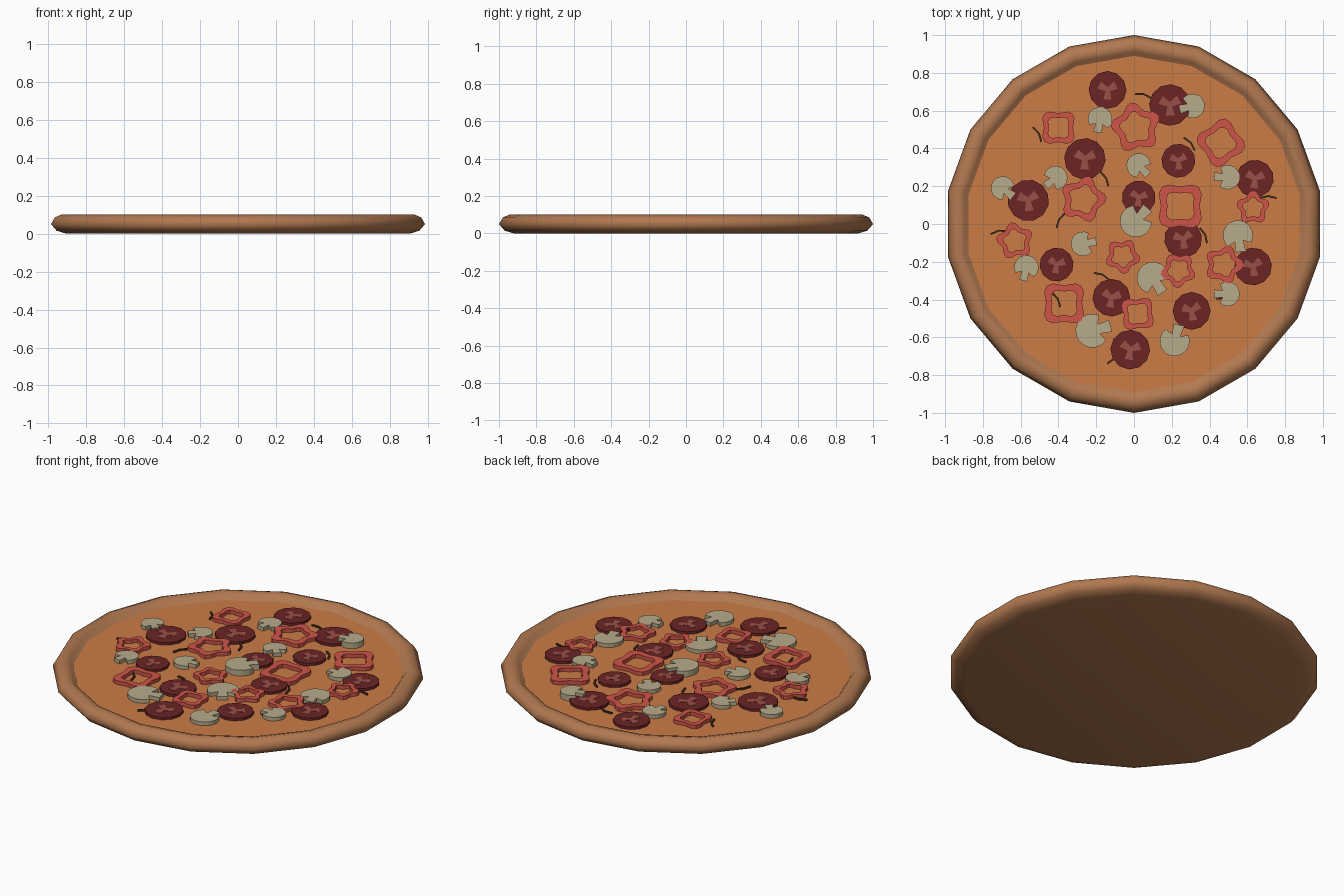
import bpy, bmesh, math
from math import sin, cos, pi, radians

if "Cube" in bpy.data.objects:
    bpy.data.objects.remove(bpy.data.objects["Cube"])


def material(name, rgb):
    m = bpy.data.materials.new(name)
    m.diffuse_color = (*rgb, 1)
    m.use_nodes = True
    m.node_tree.nodes["Principled BSDF"].inputs["Base Color"].default_value = m.diffuse_color
    return m


CRUST = material("baked_crust", (0.44, 0.19, 0.08))
CHEESE = material("cheese", (0.60, 0.20, 0.06))
SAUSAGE = material("sausage", (0.15, 0.018, 0.018))
FAT = material("sausage_mark", (0.32, 0.08, 0.065))
PEPPER = material("red_pepper", (0.62, 0.09, 0.065))
MUSHROOM = material("mushroom", (0.47, 0.41, 0.26))
HERB = material("herb", (0.07, 0.03, 0.012))


def finish(name, bm, mat):
    bmesh.ops.recalc_face_normals(bm, faces=bm.faces)
    me = bpy.data.meshes.new(name)
    bm.to_mesh(me)
    bm.free()
    me.materials.append(mat)
    ob = bpy.data.objects.new(name, me)
    bpy.context.collection.objects.link(ob)
    return ob


def slab(bm, pts, z0, z1):
    """Closed flat slice from an outline."""
    lo = [bm.verts.new((x, y, z0)) for x, y in pts]
    hi = [bm.verts.new((x, y, z1)) for x, y in pts]
    bm.faces.new(lo[::-1])
    bm.faces.new(hi)
    n = len(pts)
    for i in range(n):
        j = (i + 1) % n
        bm.faces.new((lo[i], lo[j], hi[j], hi[i]))


def stitch(bm, loops, close=False):
    n = len(loops[0])
    pairs = list(zip(loops, loops[1:]))
    if close:
        pairs.append((loops[-1], loops[0]))
    for a, b in pairs:
        for i in range(n):
            j = (i + 1) % n
            bm.faces.new((a[i], a[j], b[j], b[i]))


def polar(r, a):
    return r * cos(a), r * sin(a)


def place(pts, x, y, ang):
    c, s = cos(ang), sin(ang)
    return [(x + c * u - s * v, y + s * u + c * v) for u, v in pts]


TOP = 0.063  # cheese level
SIDES = [pi / 2 + 2 * pi * i / 18 for i in range(18)]

# Crust: 18-sided turned profile, closed underneath
bm = bmesh.new()
profile = [(0.92, 0), (0.97, 0.015), (1.0, 0.05), (0.98, 0.085),
           (0.945, 0.1), (0.91, 0.09), (0.885, 0.055)]
loops = [[bm.verts.new((*polar(r, a), z)) for a in SIDES] for r, z in profile]
stitch(bm, loops)
bm.faces.new(loops[0])
bm.faces.new(loops[-1])
crust = finish("crust", bm, CRUST)
for p in crust.data.polygons:
    p.use_smooth = True

# Cheese layer
bm = bmesh.new()
slab(bm, [polar(0.89, a) for a in SIDES], 0.05, TOP)
finish("cheese_layer", bm, CHEESE)

# Sausage slices with a three-armed pale mark
sausages = [(-.14, .71, .10), (.19, .63, .11), (-.26, .345, .11), (.235, .335, .09),
            (.64, .24, .10), (-.56, .125, .11), (.025, .14, .09), (.26, -.08, .10),
            (-.41, -.215, .09), (.63, -.225, .10), (-.12, -.39, .10),
            (.305, -.46, .10), (-.02, -.665, .105)]
bm, marks = bmesh.new(), bmesh.new()
for k, (x, y, r) in enumerate(sausages):
    slab(bm, place([polar(r, 2 * pi * i / 12) for i in range(12)], x, y, k), TOP - .005, TOP + .015)
    arms = []
    for i in range(3):
        a = pi / 6 + i * 2 * pi / 3
        arms += [polar(.55 * r, a - .4), polar(.55 * r, a + .4), polar(.14 * r, a + pi / 3)]
    slab(marks, place(arms, x, y, .15 * sin(3 * k)), TOP + .012, TOP + .0165)
finish("sausage_slices", bm, SAUSAGE)
finish("sausage_marks", marks, FAT)

# Pepper rings: x, y, radius, lobes, phase in degrees
peppers = [(-.40, .51, .105, 4, 45), (.01, .51, .135, 5, 100), (.46, .43, .13, 4, 80),
           (-.27, .13, .125, 5, 75), (.245, .095, .14, 4, 45), (.63, .085, .09, 5, 90),
           (-.63, -.09, .10, 5, 100), (-.06, -.17, .095, 5, 60), (.235, -.245, .095, 5, 50),
           (.475, -.215, .105, 5, 0), (-.37, -.42, .13, 4, 45), (.02, -.475, .10, 4, 50)]
bm = bmesh.new()
for x, y, r, n, ph in peppers:
    def ring(f, depth, z):
        out = []
        for i in range(6 * n):
            a = 2 * pi * i / (6 * n)
            rr = r * f * (1 + depth * (cos(n * a) - 1) / 2)
            out.append(polar(rr, a))
        return [bm.verts.new((u, v, z)) for u, v in place(out, x, y, radians(ph))]
    stitch(bm, [ring(1, .27, TOP - .005), ring(1, .27, TOP + .022),
                ring(.64, .25, TOP + .022), ring(.64, .25, TOP - .005)], True)
finish("pepper_rings", bm, PEPPER)

# Mushroom slices: x, y, cap radius, stem direction in degrees, lift
mushrooms = [(-.18, .555, .065, -100, 0), (.31, .625, .065, 195, .012), (.025, .31, .065, -45, 0),
             (-.415, .245, .063, -140, 0), (-.695, .19, .063, -40, 0), (.495, .248, .065, 178, 0),
             (.01, .015, .085, 48, .012), (-.27, -.105, .065, 10, 0), (.55, -.06, .08, -80, 0),
             (-.57, -.23, .065, -103, 0), (.10, -.285, .085, -57, 0), (.495, -.37, .065, 180, 0),
             (-.22, -.565, .09, 15, 0), (.215, -.62, .08, 75, 0)]
bm = bmesh.new()
for x, y, r, d, lift in mushrooms:
    cap = [polar(r, radians(52 + i * 256 / 12)) for i in range(13)]
    stem = [(.4 * r, -.28 * r), (1.1 * r, -.36 * r), (1.1 * r, .36 * r), (.4 * r, .28 * r)]
    slab(bm, place(cap + stem, x, y, radians(d)), TOP - .005, TOP + .022 + lift)
finish("mushroom_slices", bm, MUSHROOM)

# Herb sprigs: short bent strips (x, y, direction)
herbs = [(-.51, .475, -60), (.05, .68, -15), (.295, .425, -50), (-.155, .24, -60),
         (-.39, .02, 60), (-.715, -.043, 10), (.71, .14, 0), (.37, -.06, -65),
         (-.17, -.275, -25), (-.41, -.40, -60), (-.10, -.72, 20), (.48, -.40, -10)]
bm = bmesh.new()
for x, y, d in herbs:
    strip = [(-.045, -.008), (0, .003), (.045, -.008), (.045, .002), (0, .013), (-.045, .002)]
    slab(bm, place(strip, x, y, radians(d)), TOP - .005, TOP + .009)
finish("herb_sprigs", bm, HERB)
